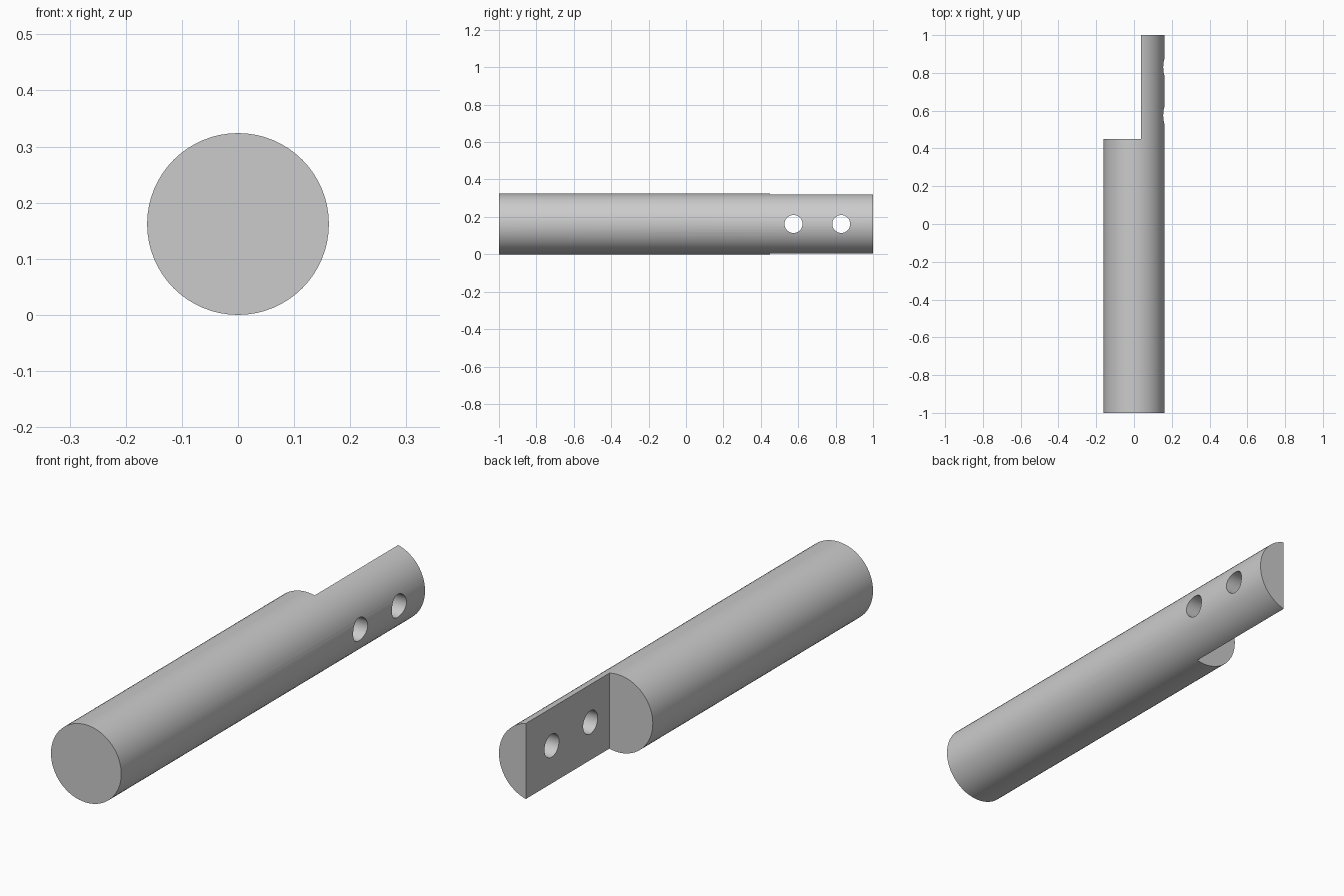
import bpy
import math

cube = bpy.data.objects.get("Cube")
if cube:
    bpy.data.objects.remove(cube, do_unlink=True)

RADIUS = 0.162      # shaft radius, also its axis height
STEP_Y = 0.45       # where the flat tang begins
FLAT_X = 0.038      # plane of the tang's flat face
HOLES = (0.575, 0.83)

metal = bpy.data.materials.new("plain grey")
metal.use_nodes = True
grey = (0.6, 0.6, 0.6, 1)
metal.diffuse_color = grey
metal.node_tree.nodes["Principled BSDF"].inputs["Base Color"].default_value = grey


def cylinder(name, radius, depth, location, rotation, sides):
    bpy.ops.mesh.primitive_cylinder_add(vertices=sides, radius=radius, depth=depth,
                                        location=location, rotation=rotation)
    obj = bpy.context.object
    obj.name = name
    obj.data.materials.append(metal)
    return obj


def cut(target, cutter):
    mod = target.modifiers.new(cutter.name, "BOOLEAN")
    mod.operation = "DIFFERENCE"
    mod.solver = "EXACT"
    mod.object = cutter
    bpy.context.view_layer.objects.active = target
    bpy.ops.object.modifier_apply(modifier=mod.name)
    bpy.data.objects.remove(cutter, do_unlink=True)


# Round shaft lying along y
shaft = cylinder("shaft", RADIUS, 2, (0, 0, RADIUS), (math.pi / 2, 0, 0), 64)

# Cut one side away to leave the flat tang
bpy.ops.mesh.primitive_cube_add(size=1, location=(FLAT_X - 0.5, STEP_Y + 0.5, RADIUS))
notch = bpy.context.object
notch.name = "notch_cutter"
notch.data.materials.append(metal)
cut(shaft, notch)

# Two bolt holes through the tang
for y in HOLES:
    cut(shaft, cylinder("hole_cutter", 0.048, 0.6, (0.1, y, RADIUS),
                        (0, math.pi / 2, 0), 32))

# Smooth round walls, crisp edges
bpy.ops.object.select_all(action="DESELECT")
shaft.select_set(True)
bpy.context.view_layer.objects.active = shaft
bpy.ops.object.shade_smooth_by_angle(angle=math.radians(30))
